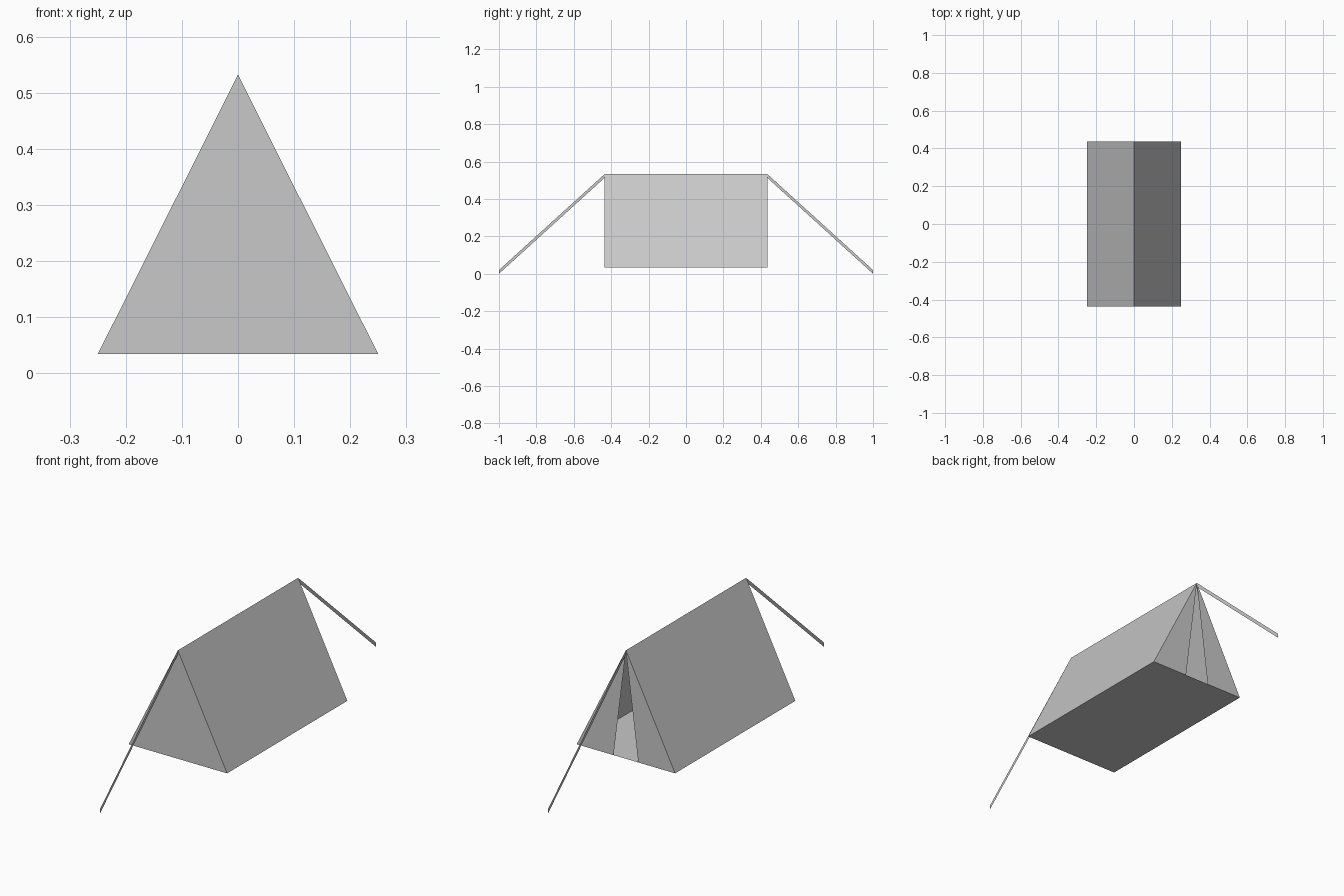
import bpy

if "Cube" in bpy.data.objects:
    bpy.data.objects.remove(bpy.data.objects["Cube"], do_unlink=True)

# Tent dimensions
HALF_W, HALF_L = 0.25, 0.436
BASE, RIDGE = 0.034, 0.532
GAP = 0.063          # half width of the doorway at the floor
ROPE_W = 0.02

canvas = bpy.data.materials.new("canvas grey")
canvas.use_nodes = True
grey = (0.58, 0.58, 0.58, 1)
canvas.diffuse_color = grey
canvas.node_tree.nodes["Principled BSDF"].inputs["Base Color"].default_value = grey


def sheet(name, points):
    """One flat fabric panel, its outside given by anticlockwise points."""
    mesh = bpy.data.meshes.new(name)
    mesh.from_pydata(points, [], [range(len(points))])
    mesh.materials.append(canvas)
    obj = bpy.data.objects.new(name, mesh)
    bpy.context.collection.objects.link(obj)
    return obj


front_top, back_top = (0, -HALF_L, RIDGE), (0, HALF_L, RIDGE)
front_l, front_r = (HALF_W, -HALF_L, BASE), (-HALF_W, -HALF_L, BASE)
back_l, back_r = (HALF_W, HALF_L, BASE), (-HALF_W, HALF_L, BASE)

# Roof slopes, floor and closed front end
sheet("left_roof", [front_l, back_l, back_top, front_top])
sheet("right_roof", [back_r, front_r, front_top, back_top])
sheet("floor", [front_r, back_r, back_l, front_l])
sheet("front_wall", [front_r, front_l, front_top])

# Back end: two panels leaving a narrow open doorway
sheet("back_left_panel", [back_l, (GAP, HALF_L, BASE), back_top])
sheet("back_right_panel", [(-GAP, HALF_L, BASE), back_r, back_top])

# Flat guy ropes from the ridge ends to the ground
for name, side in (("front_rope", -1), ("back_rope", 1)):
    y = side * HALF_L
    sheet(name, [(0, y, RIDGE - ROPE_W), (0, side, 0),
                 (0, side, ROPE_W), (0, y, RIDGE)])
